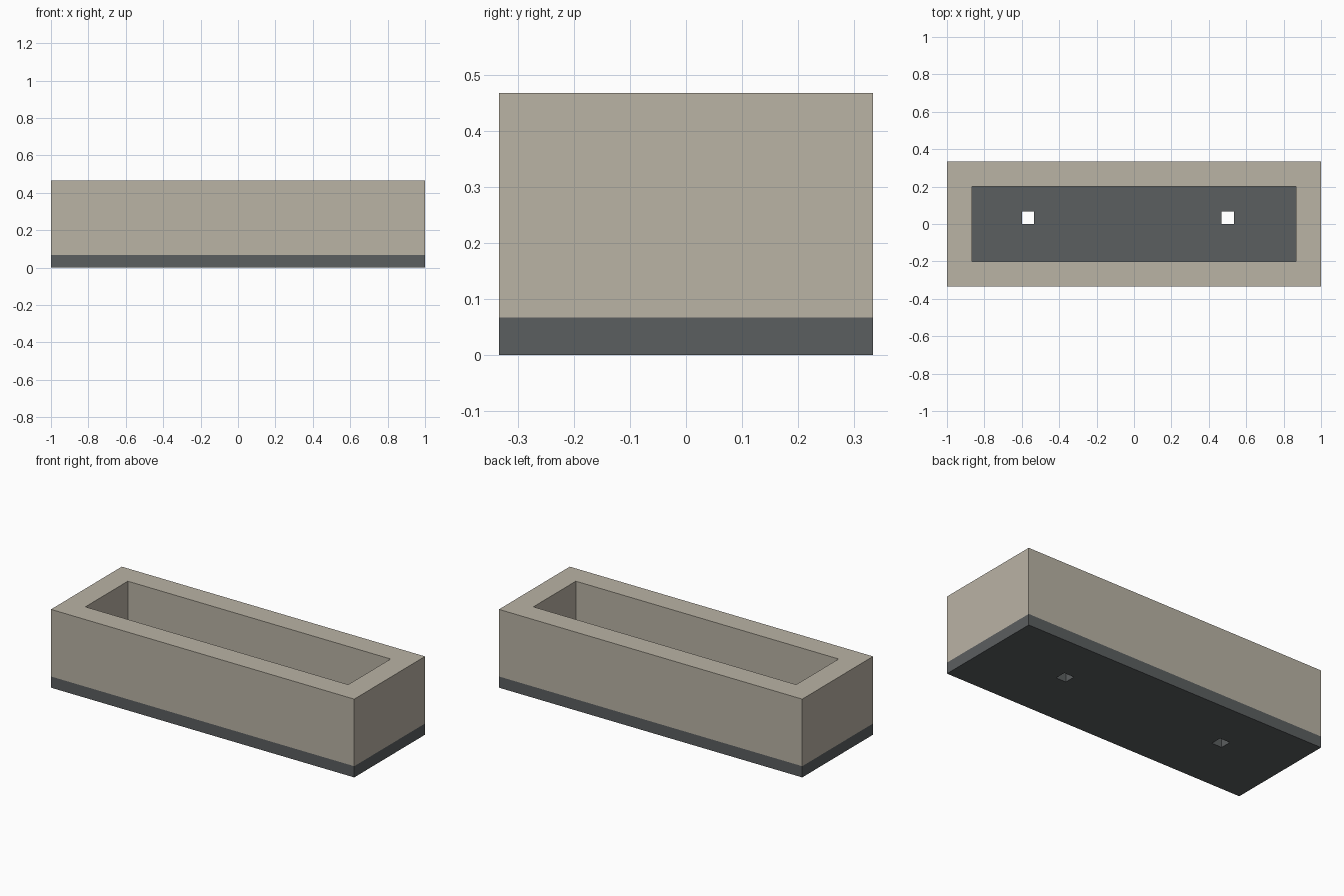
import bpy, bmesh

if "Cube" in bpy.data.objects:
    bpy.data.objects.remove(bpy.data.objects["Cube"])

U = 1 / 15  # the model sits on a grid of 30 x 10 x 7 units


def material(name, rgb):
    m = bpy.data.materials.new(name)
    m.diffuse_color = (*rgb, 1)
    m.use_nodes = True
    m.node_tree.nodes["Principled BSDF"].inputs["Base Color"].default_value = m.diffuse_color
    return m


def pierced_block(name, xs, ys, z0, z1, holes, mat):
    """Block made of grid cells extruded from z0 to z1, with the cells in holes left open."""
    bm = bmesh.new()
    grid = [[bm.verts.new((x * U, y * U, z0 * U)) for y in ys] for x in xs]
    for i in range(len(xs) - 1):
        for j in range(len(ys) - 1):
            if (i, j) not in holes:
                bm.faces.new((grid[i][j], grid[i][j + 1], grid[i + 1][j + 1], grid[i + 1][j]))
    # keep the bottom faces and raise a copy to form the top and sides
    geo = bmesh.ops.extrude_face_region(bm, geom=bm.faces[:], use_keep_orig=True)["geom"]
    top = [g for g in geo if isinstance(g, bmesh.types.BMVert)]
    bmesh.ops.translate(bm, verts=top, vec=(0, 0, (z1 - z0) * U))
    bmesh.ops.recalc_face_normals(bm, faces=bm.faces[:])
    # merge the grid cells into clean flat faces
    bmesh.ops.delete(bm, geom=[v for v in bm.verts if not v.link_faces], context="VERTS")
    me = bpy.data.meshes.new(name)
    bm.to_mesh(me)
    bm.free()
    me.materials.append(mat)
    ob = bpy.data.objects.new(name, me)
    bpy.context.collection.objects.link(ob)
    return ob


stone = material("pale stone", (0.491, 0.451, 0.376))
slate = material("dark slate", (0.105, 0.114, 0.117))

# Base slab with two square drain holes
pierced_block("base_slab", (-15, -9, -8, 7, 8, 15), (-5, 0, 1, 5), 0, 1,
              {(1, 1), (3, 1)}, slate)

# Trough walls around the open middle
pierced_block("trough_walls", (-15, -13, 13, 15), (-5, -3, 3, 5), 1, 7,
              {(1, 1)}, stone)
